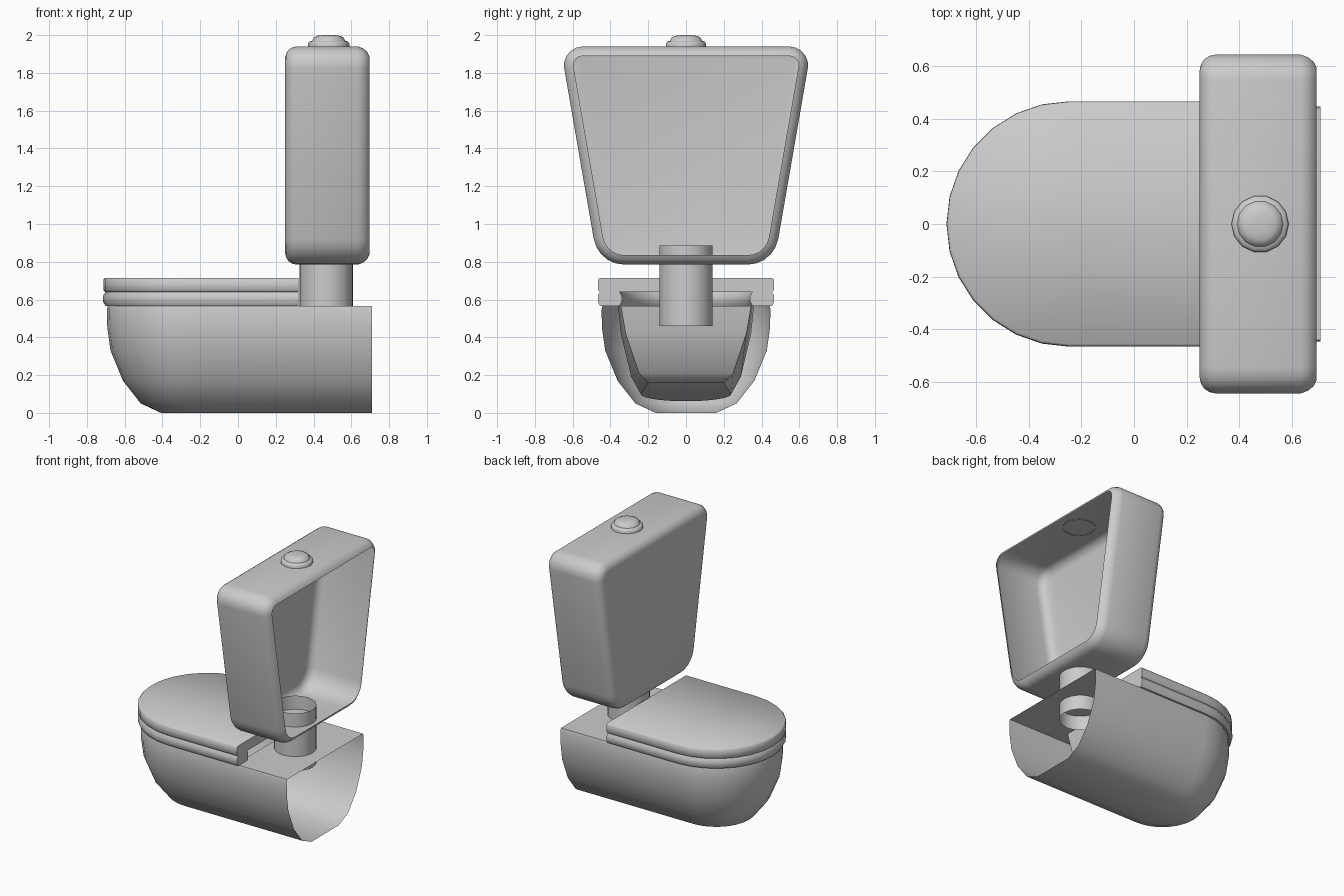
import bpy, bmesh, math

if "Cube" in bpy.data.objects:
    bpy.data.objects.remove(bpy.data.objects["Cube"])

ARC = 14      # segments round the semicircular nose
CX = -0.247   # centre of the nose


def finish(name, bm, angle=45, recalc=True):
    if recalc:
        bmesh.ops.recalc_face_normals(bm, faces=bm.faces)
    me = bpy.data.meshes.new(name)
    bm.to_mesh(me)
    bm.free()
    ob = bpy.data.objects.new(name, me)
    bpy.context.collection.objects.link(ob)
    bpy.ops.object.select_all(action='DESELECT')
    ob.select_set(True)
    bpy.context.view_layer.objects.active = ob
    bpy.ops.object.shade_smooth_by_angle(angle=math.radians(angle))
    return ob


def u_ring(bm, r, z, back, back_r=None, slope=0.0):
    """U-shaped ring: straight sides from x=back, semicircular nose."""
    b = r if back_r is None else back_r
    pts = [(back, b)]
    for i in range(ARC + 1):
        a = math.pi / 2 + math.pi * i / ARC
        pts.append((CX + r * math.cos(a), r * math.sin(a)))
    pts.append((back, -b))
    return [bm.verts.new((x, y, z + slope * (x - CX))) for x, y in pts]


def bridge(bm, a, b, closed=True):
    n = len(a)
    for i in range(n if closed else n - 1):
        j = (i + 1) % n
        bm.faces.new((a[i], a[j], b[j], b[i]))


def loft(bm, rings, closed=True):
    for a, b in zip(rings, rings[1:]):
        bridge(bm, a, b, closed)


# Bowl: outer shell open at the back, flat deck, inner basin
bm = bmesh.new()
shell = [u_ring(bm, r, z, 0.71) for r, z in
         [(0.16, 0), (0.268, 0.05), (0.362, 0.17), (0.428, 0.33),
          (0.445, 0.45), (0.447, 0.55), (0.442, 0.567)]]
loft(bm, shell, closed=False)
bm.faces.new(shell[0])
basin = [u_ring(bm, r, z, back, br, s) for r, z, back, br, s in
         [(0.36, 0.567, 0.29, 0.345, 0), (0.345, 0.42, 0.27, 0.32, 0),
          (0.29, 0.19, 0.19, 0.25, 0.05), (0.24, 0.10, 0.12, 0.20, 0.16)]]
bridge(bm, shell[-1], basin[0])
loft(bm, basin)
bm.faces.new(basin[-1])
finish("bowl", bm)

# Seat: rounded section swept along the U
bm = bmesh.new()
section = [(0.352, 0.567), (0.455, 0.567), (0.467, 0.588), (0.467, 0.62),
           (0.455, 0.64), (0.352, 0.64), (0.34, 0.62), (0.34, 0.588)]
rings = [u_ring(bm, r, z, 0.32) for r, z in section]
loft(bm, rings + rings[:1], closed=False)
for k in (0, -1):
    bm.faces.new([ring[k] for ring in rings])
finish("seat", bm, 50)

# Lid: closed slab with softened edges
bm = bmesh.new()
rings = [u_ring(bm, r, z, 0.32) for r, z in
         [(0.457, 0.64), (0.466, 0.649), (0.466, 0.706), (0.457, 0.715)]]
loft(bm, rings)
bm.faces.new(rings[0])
bm.faces.new(rings[-1])
finish("lid", bm, 50)


# Tank: tapered rounded shell, open at the back
def tank_ring(bm, x, inset):
    tilt = math.atan2(0.2, 1.155)          # lean of the side walls
    half, ring = [], []
    for cy, cz, r, a0, a1 in [
            (0.665, 1.94, 0.10, -tilt, math.pi / 2),
            (0.465, 0.785, 0.165, -math.pi / 2, -tilt)]:
        # fillet centre: tangent to the wall and to the top or bottom edge
        z0 = cz - r if cz > 1 else cz + r
        wall = 0.465 + (z0 - 0.785) * math.tan(tilt)
        y0 = wall - r / math.cos(tilt)
        for i in range(6):
            a = a1 + (a0 - a1) * i / 5
            half.append((y0 + (r - inset) * math.cos(a),
                         z0 + (r - inset) * math.sin(a)))
    ring = half + [(-y, z) for y, z in reversed(half)]
    return [bm.verts.new((x, y, z)) for y, z in ring]


bm = bmesh.new()
rings = [tank_ring(bm, x, d) for x, d in
         [(0.25, 0.06), (0.255, 0.037), (0.268, 0.018), (0.287, 0.005), (0.31, 0),
          (0.635, 0), (0.662, 0.010), (0.684, 0.028), (0.695, 0.05)]]
loft(bm, rings)
bm.faces.new(rings[0])
finish("tank", bm, 40)

# Flush pipe: open tube joining tank and bowl
bm = bmesh.new()
bmesh.ops.create_cone(bm, cap_ends=False, segments=32, radius1=0.141,
                      radius2=0.141, depth=0.425)
bmesh.ops.translate(bm, verts=bm.verts, vec=(0.467, 0, 0.6725))
finish("flush_pipe", bm)

# Flush button: flange with a low dome
bm = bmesh.new()
rings = []
for r, z in [(0.109, 1.935), (0.109, 1.956), (0.101, 1.966), (0.088, 1.97),
             (0.079, 1.987), (0.06, 1.996), (0.03, 2.0)]:
    rings.append([bm.verts.new((0.48 + r * math.cos(2 * math.pi * i / 14),
                                r * math.sin(2 * math.pi * i / 14), z))
                  for i in range(14)])
loft(bm, rings)
bm.faces.new(rings[-1])
finish("flush_button", bm)
